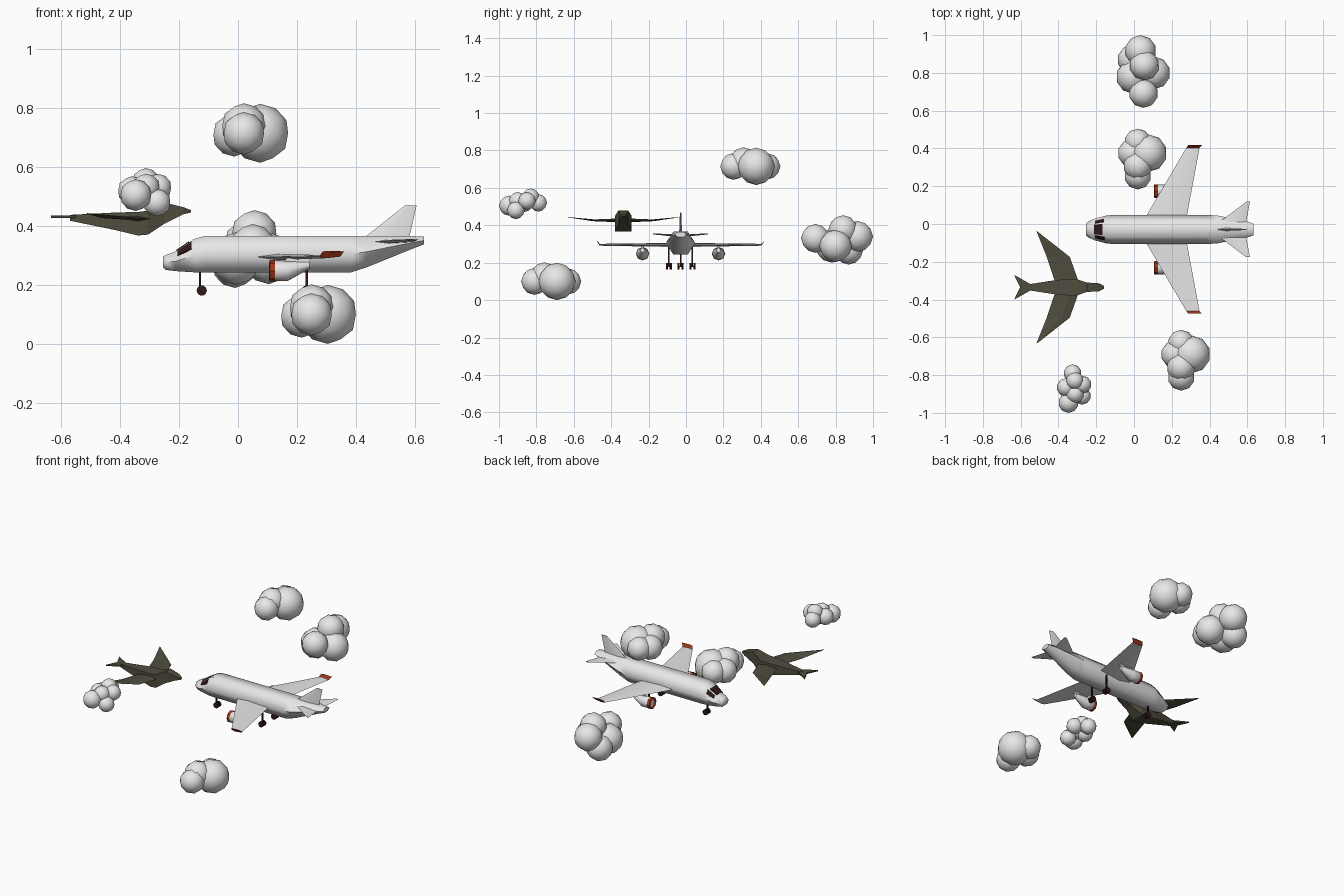
import bpy, bmesh, math
from mathutils import Vector

if "Cube" in bpy.data.objects:
    bpy.data.objects.remove(bpy.data.objects["Cube"])

PY = -0.029   # aeroplane centre line
BY = -0.335   # bird centre line


def material(name, rgb):
    m = bpy.data.materials.new(name)
    m.diffuse_color = (*rgb, 1)
    m.use_nodes = True
    m.node_tree.nodes["Principled BSDF"].inputs["Base Color"].default_value = m.diffuse_color
    return m


WHITE = material("white", (0.8, 0.8, 0.8))
RUST = material("rust_red", (0.35, 0.04, 0.01))
DARK = material("dark_maroon", (0.03, 0.009, 0.009))
OLIVE = material("dark_olive", (0.08, 0.073, 0.048))


def finish(bm, name, mat, angle=None):
    bmesh.ops.recalc_face_normals(bm, faces=bm.faces)
    me = bpy.data.meshes.new(name)
    bm.to_mesh(me)
    bm.free()
    me.materials.append(mat)
    if angle is not None:
        for p in me.polygons:
            p.use_smooth = True
        me.set_sharp_from_angle(angle=math.radians(angle))
    ob = bpy.data.objects.new(name, me)
    bpy.context.collection.objects.link(ob)
    return ob


def loft(name, rings, mat, angle=None, caps=True):
    """Skin a series of closed rings."""
    bm = bmesh.new()
    vs = [[bm.verts.new(p) for p in r] for r in rings]
    n = len(rings[0])
    for a, b in zip(vs, vs[1:]):
        for i in range(n):
            j = (i + 1) % n
            bm.faces.new((a[i], a[j], b[j], b[i]))
    if caps:
        bm.faces.new(vs[0])
        bm.faces.new(vs[-1])
    return finish(bm, name, mat, angle)


def foil(y, le, te, z, t):
    """Thin wing cross-section."""
    m = le + 0.35 * (te - le)
    return [(le, y, z), (m, y, z + t / 2), (te, y, z), (m, y, z - t / 2)]


def wing_pair(name, cy, stations, mat, angle=None):
    for side, s in (("left", 1), ("right", -1)):
        loft(f"{side}_{name}", [foil(cy + s * y, *r) for y, *r in stations], mat, angle)


def circle_x(x, cy, cz, r, n=8):
    return [(x, cy + r * math.cos(2 * math.pi * i / n),
             cz + r * math.sin(2 * math.pi * i / n)) for i in range(n)]


def circle_y(y, cx, cz, r, n=10):
    return [(cx + r * math.cos(2 * math.pi * i / n), y,
             cz + r * math.sin(2 * math.pi * i / n)) for i in range(n)]


# Fuselage: six-sided sections (x, bottom, top, half width)
def hexagon(x, b, t, w):
    m = (b + t) / 2
    return [(x, PY + w, m), (x, PY + w / 2, t), (x, PY - w / 2, t),
            (x, PY - w, m), (x, PY - w / 2, b), (x, PY + w / 2, b)]


body = [hexagon(*s) for s in (
    (-0.255, 0.260, 0.296, 0.030), (-0.245, 0.251, 0.302, 0.040),
    (-0.212, 0.247, 0.314, 0.056), (-0.150, 0.243, 0.356, 0.073),
    (-0.115, 0.243, 0.366, 0.077), (0.385, 0.243, 0.366, 0.077),
    (0.440, 0.261, 0.366, 0.074), (0.590, 0.322, 0.366, 0.044),
    (0.632, 0.338, 0.364, 0.032))]
loft("fuselage", body, WHITE, 65)


# Cockpit windows: thin plates on the sloping nose faces
def window(name, i, j, u0, u1, v0, v1):
    a, b = Vector(body[2][i]), Vector(body[2][j])
    c, d = Vector(body[3][i]), Vector(body[3][j])
    at = lambda u, v: a.lerp(b, v).lerp(c.lerp(d, v), u)
    pts = [at(u0, v0), at(u1, v0), at(u1, v1), at(u0, v1)]
    n = (pts[1] - pts[0]).cross(pts[3] - pts[0]).normalized()
    if n.z < 0:
        n = -n
    loft(name, [[p + n * 0.003 for p in pts], [p - n * 0.003 for p in pts]], DARK)


window("windscreen", 1, 2, 0.05, 0.75, 0.06, 0.94)
window("left_cockpit_window", 0, 1, 0.12, 0.88, 0.45, 0.9)
window("right_cockpit_window", 3, 2, 0.12, 0.88, 0.45, 0.9)

# Wings, rust wing tips and tailplane
tip = (0.432, 0.277, 0.347, 0.296, 0.010)
wing_pair("wing", PY, [(0.03, 0.040, 0.272, 0.295, 0.022), tip], WHITE, 40)
wing_pair("wing_tip", PY, [tip, (0.446, 0.287, 0.360, 0.314, 0.004)], RUST)
wing_pair("tailplane", PY, [(0.02, 0.425, 0.590, 0.345, 0.014),
                            (0.147, 0.595, 0.614, 0.354, 0.005)], WHITE, 40)


# Tail fin
def fin_ring(z, le, te, t):
    m = le + 0.35 * (te - le)
    return [(le, PY, z), (m, PY + t / 2, z), (te, PY, z), (m, PY - t / 2, z)]


loft("tail_fin", [fin_ring(0.35, 0.415, 0.580, 0.016),
                  fin_ring(0.368, 0.438, 0.583, 0.015),
                  fin_ring(0.469, 0.566, 0.606, 0.007)], WHITE, 40)

# Engines with rust intake rings and pylons
for side, s in (("left", 1), ("right", -1)):
    y = PY + s * 0.203
    loft(f"{side}_engine", [circle_x(x, y, z, r) for x, z, r in (
        (0.114, 0.248, 0.028), (0.124, 0.248, 0.035), (0.17, 0.248, 0.034),
        (0.242, 0.267, 0.012))], WHITE, 50)
    loft(f"{side}_intake_ring", [circle_x(x, y, 0.248, r) for x, r in (
        (0.126, 0.036), (0.108, 0.036), (0.105, 0.030), (0.116, 0.026))],
        RUST, caps=False)
    loft(f"{side}_pylon", [[(x0, y - 0.005, z), (x1, y - 0.005, z),
                            (x1, y + 0.005, z), (x0, y + 0.005, z)]
                           for z, x0, x1 in ((0.26, 0.14, 0.235), (0.295, 0.17, 0.25))], WHITE)

# Landing gear: strut, axle and twin wheels
for name, x, dy in (("nose", -0.123, 0), ("left_main", 0.233, 0.063),
                    ("right_main", 0.233, -0.063)):
    y = PY + dy
    top = 0.25 if dy == 0 else 0.295
    sx = x - 0.006 if dy == 0 else x
    loft(f"{name}_strut", [[(sx + a * 0.004, y + b * 0.004, z) for a, b in
                            ((-1, -1), (1, -1), (1, 1), (-1, 1))] for z in (0.178, top)], DARK)
    loft(f"{name}_axle", [circle_y(y + o, x, 0.18, 0.004, 6) for o in (-0.01, 0.01)], DARK)
    for k, o in (("a", -0.0105), ("b", 0.0105)):
        loft(f"{name}_wheel_{k}", [circle_y(y + o + e, x, 0.181, 0.0175)
                                   for e in (-0.0055, 0.0055)], DARK)


# Bird: boxy body (x, bottom, top, half width), wings and forked tail
def box(x, b, t, w):
    return [(x, BY + w, t), (x, BY - w, t), (x, BY - w, b), (x, BY + w, b)]


loft("bird_body", [box(*s) for s in (
    (-0.570, 0.418, 0.438, 0.014), (-0.415, 0.386, 0.446, 0.038),
    (-0.340, 0.368, 0.448, 0.044), (-0.305, 0.371, 0.452, 0.044),
    (-0.250, 0.408, 0.480, 0.025), (-0.185, 0.440, 0.464, 0.021),
    (-0.160, 0.446, 0.454, 0.008))], OLIVE)
wing_pair("bird_wing", BY, [(0.02, -0.290, -0.415, 0.425, 0.018),
                            (0.161, -0.340, -0.462, 0.427, 0.010),
                            (0.296, -0.512, -0.516, 0.443, 0.002)], OLIVE)
outline = [(-0.55, 0.018), (-0.635, 0.066), (-0.603, 0), (-0.635, -0.066), (-0.55, -0.018)]
loft("bird_tail", [[(x, BY + y, z) for x, y in outline] for z in (0.428, 0.436)], OLIVE)


# Clouds: clusters of low-poly balls (x, y, z, radius)
def cloud(name, balls, shift=(0, 0, 0)):
    bm = bmesh.new()
    for x, y, z, r in balls:
        ret = bmesh.ops.create_icosphere(bm, subdivisions=2, radius=r)
        bmesh.ops.translate(bm, verts=ret["verts"], vec=Vector((x, y, z)) + Vector(shift))
    finish(bm, name, WHITE, 80)


wide = [(0.305, -0.690, 0.100, 0.100), (0.250, -0.810, 0.100, 0.072),
        (0.250, -0.757, 0.125, 0.077), (0.217, -0.690, 0.095, 0.074),
        (0.250, -0.630, 0.100, 0.070)]
cloud("low_cloud", wide)
cloud("high_cloud", wide, (-0.23, 1.065, 0.615))
cloud("large_cloud", [
    (0.050, 0.692, 0.330, 0.077), (0.055, 0.840, 0.375, 0.079),
    (0.035, 0.917, 0.340, 0.083), (-0.010, 0.870, 0.268, 0.078),
    (-0.005, 0.780, 0.290, 0.090), (0.105, 0.800, 0.290, 0.087)])
cloud("small_cloud", [
    (-0.347, -0.946, 0.505, 0.054), (-0.313, -0.900, 0.530, 0.048),
    (-0.275, -0.910, 0.480, 0.047), (-0.313, -0.830, 0.550, 0.047),
    (-0.325, -0.790, 0.520, 0.047), (-0.360, -0.865, 0.520, 0.049),
    (-0.272, -0.850, 0.530, 0.047)])
